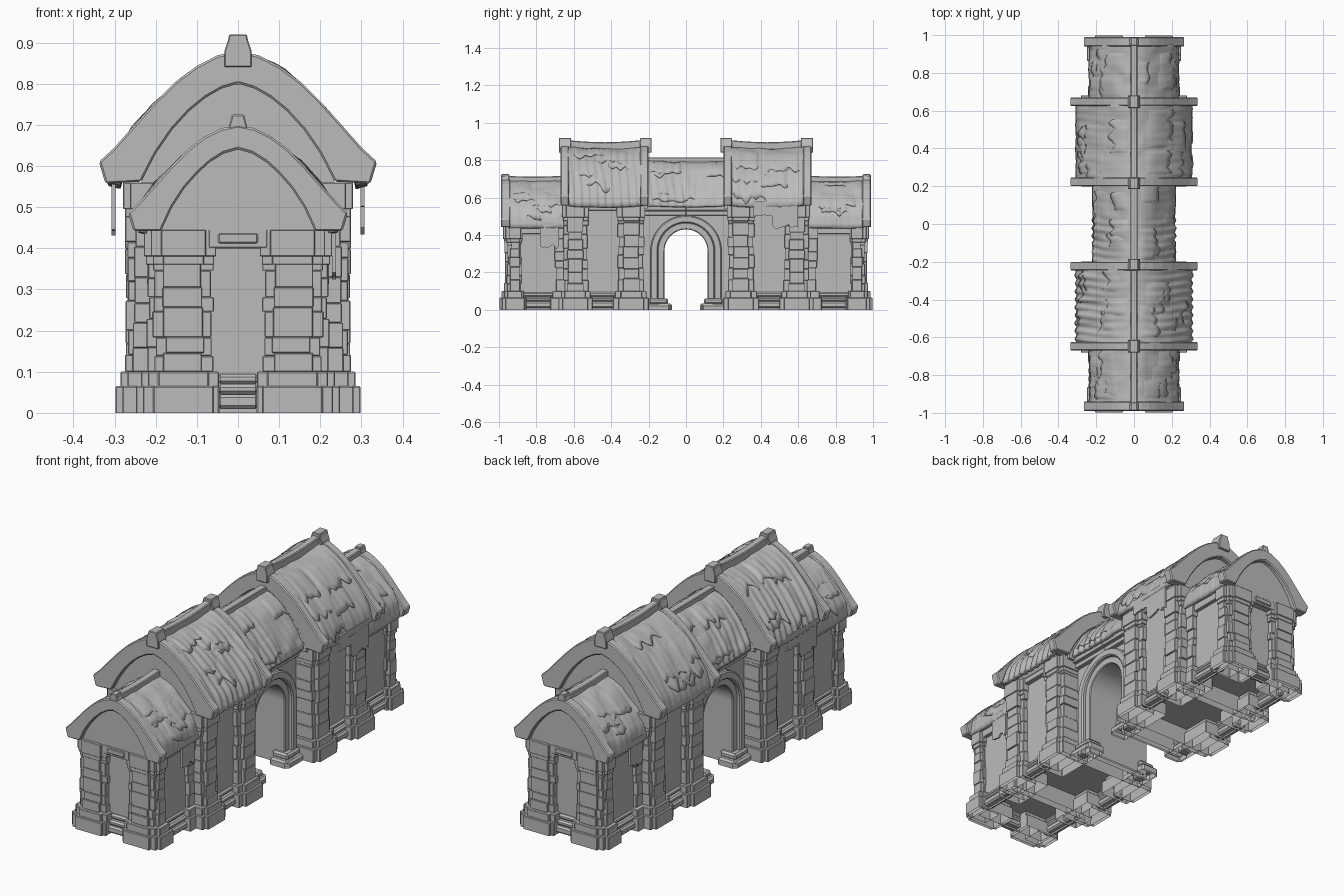
import bpy, bmesh, math, random
from mathutils import Vector, noise

random.seed(4)
cube = bpy.data.objects.get("Cube")
if cube:
    bpy.data.objects.remove(cube, do_unlink=True)

stone = bpy.data.materials.new("grey stone")
stone.use_nodes = True
grey = (0.5, 0.5, 0.5, 1)
stone.diffuse_color = grey
stone.node_tree.nodes["Principled BSDF"].inputs["Base Color"].default_value = grey


def finish(name, bm, bevel=0, smooth=False, thick=0):
    bmesh.ops.recalc_face_normals(bm, faces=bm.faces)
    me = bpy.data.meshes.new(name)
    bm.to_mesh(me)
    bm.free()
    me.materials.append(stone)
    ob = bpy.data.objects.new(name, me)
    bpy.context.scene.collection.objects.link(ob)
    for p in me.polygons:
        p.use_smooth = smooth
    if thick:
        mod = ob.modifiers.new("thickness", 'SOLIDIFY')
        mod.thickness, mod.offset = thick, -1
    if bevel:
        mod = ob.modifiers.new("worn edges", 'BEVEL')
        mod.width, mod.segments = bevel, 1
    return ob


def boxes(name, items, bevel=0.003, hollow=False):
    bm = bmesh.new()
    for x0, x1, y0, y1, z0, z1 in items:
        vs = bmesh.ops.create_cube(bm, size=1)["verts"]
        for v in vs:
            v.co = ((x0 + x1) / 2 + v.co.x * (x1 - x0), (y0 + y1) / 2 + v.co.y * (y1 - y0),
                    (z0 + z1) / 2 + v.co.z * (z1 - z0))
    if hollow:
        under = [f for f in bm.faces if all(v.co.z < .001 for v in f.verts)]
        bmesh.ops.delete(bm, geom=under, context='FACES')
    return finish(name, bm, bevel)


def mirrored(items, both_x=True):
    out = []
    for x0, x1, y0, y1, z0, z1 in items:
        for sx in ((1, -1) if both_x else (1,)):
            for sy in (1, -1):
                xs, ys = sorted((sx * x0, sx * x1)), sorted((sy * y0, sy * y1))
                out.append((*xs, *ys, z0, z1))
    return out


def band(name, outer, inner, axis, a, b, bevel=0, capped=True):
    """Solid strip between two matching outlines, extruded along x or y."""
    bm = bmesh.new()
    put = (lambda p, d: (d, p[0], p[1])) if axis == 'x' else (lambda p, d: (p[0], d, p[1]))
    rows = [[bm.verts.new(put(p, d)) for p in line] for line, d in
            ((outer, a), (outer, b), (inner, b), (inner, a))]
    for k in range(4):
        r, s = rows[k], rows[(k + 1) % 4]
        for i in range(len(r) - 1):
            bm.faces.new((r[i], r[i + 1], s[i + 1], s[i]))
    for e in ((0, -1) if capped else ()):
        bm.faces.new([r[e] for r in rows])
    return finish(name, bm, bevel)


def sample(pts, u):
    t = min(max(u, 0), 0.9999) * (len(pts) - 1)
    i = int(t)
    return Vector(pts[i]).lerp(Vector(pts[i + 1]), t - i)


def full(half):
    return [(-x, z) for x, z in reversed(half)] + list(half[1:])


# Roof outlines, from the ridge down to the eave
TALL_OUT = [(0, .88), (.05, .869), (.1, .843), (.15, .806), (.2, .757), (.25, .702), (.3, .645), (.338, .61)]
TALL_IN = [(0, .80), (.04, .788), (.08, .765), (.12, .732), (.16, .688), (.2, .63), (.235, .562), (.322, .557)]
END_OUT = [(0, .70), (.04, .692), (.08, .672), (.12, .642), (.16, .602), (.2, .557), (.24, .512), (.267, .485)]
END_IN = [(0, .64), (.035, .63), (.07, .608), (.1, .58), (.13, .546), (.16, .50), (.187, .442), (.254, .442)]
TALL_ROOF = [(0, .875), (.05, .865), (.1, .84), (.15, .802), (.2, .752), (.25, .692), (.293, .63), (.31, .56)]
END_ROOF = [(0, .695), (.05, .682), (.1, .652), (.15, .607), (.195, .562), (.228, .515), (.24, .44)]
MID_ROOF = [(0, .80), (.05, .785), (.1, .748), (.15, .69), (.19, .63), (.213, .59), (.22, .555)]


def thatch(name, prof, span, y0, y1, sx, u0=0, u1=1, lift=0, ragged=0, thick=.02):
    """Lumpy sheet lying on one slope of a roof; loose layers sink in at their sides."""
    nu, ny = max(4, int(18 * (u1 - u0))), max(4, int((y1 - y0) / .008))
    bm, rows = bmesh.new(), []
    for j in range(ny + 1):
        y = y0 + (y1 - y0) * j / ny
        end = u1 + ragged * noise.noise((y * 25, sx * 9, u0 * 7))
        row = []
        for i in range(nu + 1):
            u = u0 + (end - u0) * i / nu
            p = sample(prof, u)
            t = (sample(prof, u + .06) - sample(prof, u - .06)).normalized()
            fold = .005 if -.65 < y < .02 else .001
            rise = min(j, ny - j, i * 1.5, 3) / 3
            d = lift * (1.6 * rise - .6)
            d += fold * u * math.sin(y * 150 + 1.5 * math.sin(u * 5))
            d += .006 * noise.noise((y * 14 * sx, u * 5, sx))
            sag = .01 if prof == TALL_ROOF else .003
            k = (y - span[0]) / (span[1] - span[0]) * 2 - 1
            row.append(bm.verts.new((sx * max(0, p.x - t.y * d), y, p.y + t.x * d - sag * (1 - k * k))))
        rows.append(row)
    for a, b in zip(rows, rows[1:]):
        for i in range(nu):
            bm.faces.new((a[i], a[i + 1], b[i + 1], b[i]))
    ob = finish(name, bm, 0, True, thick)
    # sheets are open, so force their normals to face up
    if sum(p.normal.z for p in ob.data.polygons) < 0:
        ob.data.flip_normals()


# Thatch slopes with loose overlapping layers
for label, prof, y0, y1 in (("front_end", END_ROOF, -.95, -.64), ("front_tall", TALL_ROOF, -.63, -.23),
                            ("middle", MID_ROOF, -.22, .22), ("back_tall", TALL_ROOF, .23, .63),
                            ("back_end", END_ROOF, .64, .95)):
    for sx in (1, -1):
        side = "left" if sx > 0 else "right"
        thatch(f"{label}_{side}_thatch", prof, (y0, y1), y0, y1, sx)
        for n in range(6):
            w = random.uniform(.09, .2)
            s = random.uniform(y0, y1 - w)
            u = random.uniform(.02, .5)
            thatch(f"{label}_{side}_layer", prof, (y0, y1), s, s + w, sx, u, u + random.uniform(.25, .45),
                   .005, .1, .006)

# Torn thatch hanging from the eaves, turned half round on the far side
for sx in (1, -1):
    for x, y0, y1, top, drop in ((.228, -.78, -.68, .47, .12), (.298, .36, .46, .58, .05), (.298, .46, .60, .58, .12)):
        ys = [y0 + (y1 - y0) * i / 8 for i in range(9)]
        low = [top - .03 - drop * random.uniform(.75, 1) for y in ys]
        band("hanging_thatch", [(sx * y, top) for y in ys], [(sx * y, z) for y, z in zip(ys, low)],
             'x', sx * x, sx * (x + .01))

# Gable bands and gable walls
for sy in (1, -1):
    for name, out, inn, a, b in (("end", END_OUT, END_IN, .94, .99), ("tall_outer", TALL_OUT, TALL_IN, .625, .67),
                                 ("tall_inner", TALL_OUT, TALL_IN, .20, .245)):
        band(name + "_gable_band", full(out), full(inn), 'y', sy * a, sy * b, .005)
        curve = full(inn[:-1])
        base = curve[0][1] - .02
        band(name + "_gable_wall", curve, [(x, base) for x, z in curve], 'y', sy * (a + .005), sy * (b - .025))

# Ridge beams and their tapered caps
for name, y0, y1, z, sag in (("end", .64, .985, .718, .006), ("tall", .21, .66, .91, .014)):
    for sy in (1, -1):
        line = [(sy * (y0 + (y1 - y0) * i / 8), z - sag * math.sin(math.pi * i / 8)) for i in range(9)]
        band(name + "_ridge_beam", line, [(y, h - .055) for y, h in line], 'x', -.018, .018, .004)
boxes("middle_ridge_beam", [(-.018, .018, -.22, .22, .77, .815)])
for sy in (1, -1):
    for y0, y1, z, half, h in ((.185, .245, .92, .033, .08), (.615, .68, .92, .033, .08),
                               (.945, .988, .725, .023, .062)):
        edge = [(half, z - h), (half, z - h / 2), (half * .75, z - h / 5), (half * .65, z)]
        band("ridge_cap", edge, [(-x, w) for x, w in edge], 'y', sy * y0, sy * y1, .003)

# Hollow wall cores with inner floors, cornices and door lintels
boxes("tall_walls", mirrored([(-.228, .228, .23, .64, 0, .58)], False), 0, True)
boxes("end_walls", mirrored([(-.195, .195, .6, .93, 0, .455)], False), 0, True)
boxes("inner_floors", mirrored([(-.225, .225, .235, .635, .085, .1), (-.19, .19, .6, .925, .085, .1)], False), 0)
boxes("cornices", mirrored([(-.25, .25, .225, .655, .53, .56), (-.212, .212, .64, .95, .405, .445),
                            (-.20, .20, 0, .23, .53, .56), (-.185, .185, 0, .23, .505, .53)], False))
boxes("door_lintels", mirrored([(-.072, .072, .9, .966, .40, .447), (-.048, .048, .9, .972, .412, .436)], False))

# Stone piers: hollow plinth, rough courses and capital
TALL_PIERS = [(.15, .255, .525, .655), (.2, .272, .55, .635), (.15, .255, .225, .365), (.2, .272, .25, .335)]
END_PIERS = [(.06, .205, .88, .958), (.15, .222, .89, .94), (.085, .18, .88, .972), (.14, .218, .63, .70)]
plinths, courses, capitals = [], [], []
for piers, top in ((TALL_PIERS, .56), (END_PIERS, .445)):
    for x0, x1, y0, y1 in piers:
        for g, z0, z1 in ((.026, 0, .065), (.014, .06, .1)):
            plinths.append((max(x0 - g, .045), x1 + g, y0 - g, y1 + g, z0, z1))
        for g, z0, z1 in ((.007, top - .065, top), (.002, top - .085, top - .06)):
            capitals.append((x0 - g, x1 + g, y0 - g, y1 + g, z0, z1))
        z = .1
        while z < top - .08:
            h = random.uniform(.035, .075)
            r = [random.uniform(-.006, .003) for k in range(4)]
            courses.append((x0 - r[0], x1 + r[1], y0 - r[2], y1 + r[3], z, min(z + h, top - .06)))
            z += h
boxes("pier_plinths", mirrored(plinths), .003, True)
boxes("pier_courses", mirrored(courses), .002)
boxes("pier_capitals", mirrored(capitals), .002)

# Worn sills in the recesses and doorsteps
sills, steps = [], []
for g, z0, z1 in ((.035, .01, .045), (.026, .045, .07), (.012, .07, .095)):
    sills += [(.20, .225 + g, .36, .53, z0, z1), (.17, .19 + g, .69, .89, z0, z1)]
    steps.append((-.05, .05, .9, .93 + g, z0, z1))
boxes("recess_sills", mirrored(sills), .008)
boxes("doorsteps", mirrored(steps, False), .008)

# Gateway wall with a round arch, two mouldings and footing stones
R, SPRING = .115, .315
angles = [math.pi * i / 24 for i in range(25)]


def arch(r):
    return [(r, 0)] + [(r * math.cos(a), SPRING + r * math.sin(a)) for a in angles] + [(-r, 0)]


wall_top = [(.23, 0)] + [(.23 * math.cos(a), .56) for a in angles] + [(-.23, 0)]
band("gateway_wall", wall_top, arch(R + .01), 'x', -.165, .165, 0, False)
band("inner_arch_moulding", arch(.152), arch(R), 'x', -.18, .18, .004, False)
for sx in (1, -1):
    band("outer_arch_moulding", arch(.19), arch(.15), 'x', sx * .15, sx * .198, .006)
boxes("gateway_footings", mirrored([(.12, .215, .075, .15, 0, .035), (.12, .222, .085, .225, 0, .03),
                                    (.12, .208, .095, .2, .03, .062)]), .009, True)
